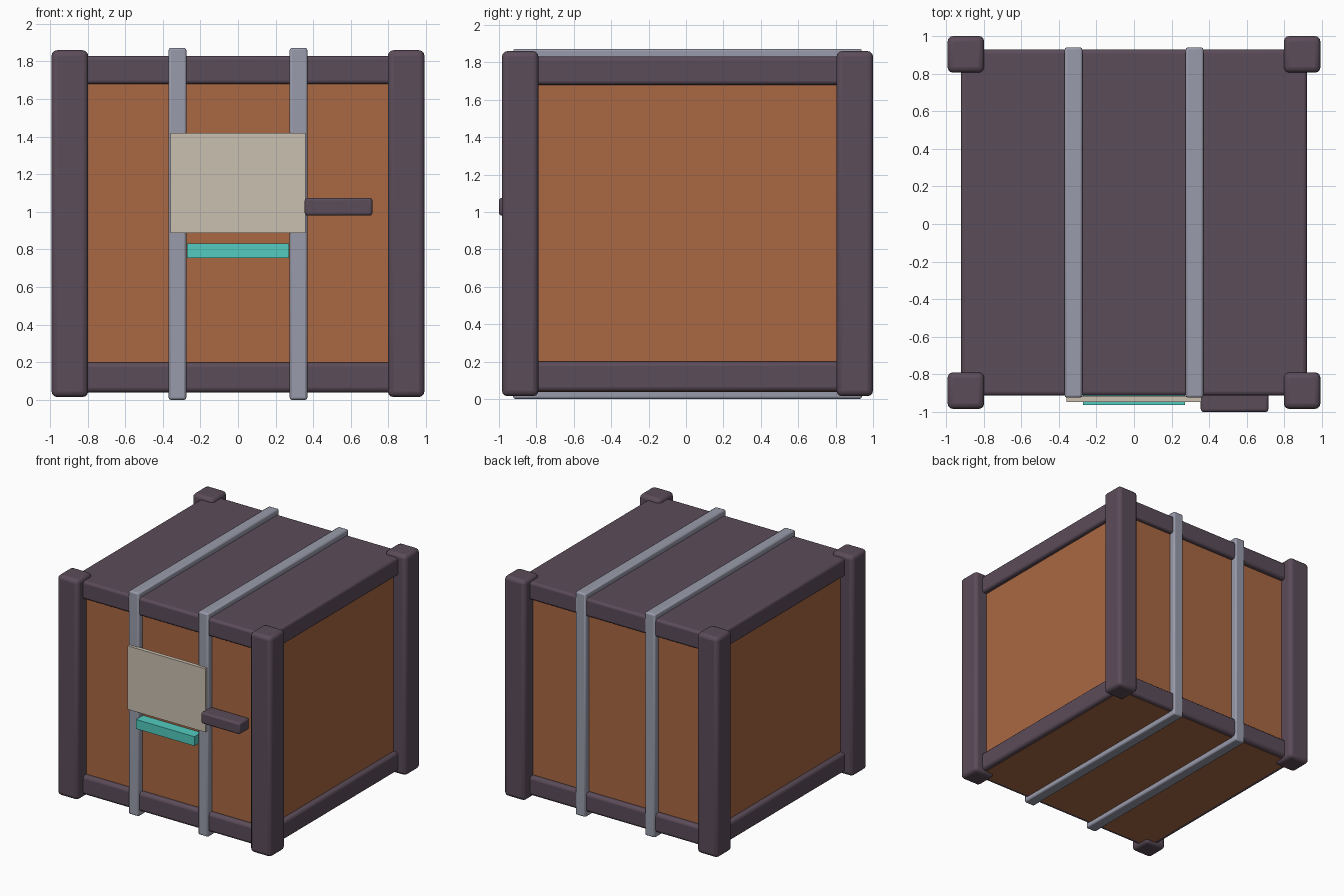
import bpy
import bmesh
from mathutils import Vector

default = bpy.data.objects.get("Cube")
if default:
    bpy.data.objects.remove(default, do_unlink=True)


def material(name, rgb):
    mat = bpy.data.materials.new(name)
    mat.use_nodes = True
    color = (*rgb, 1)
    mat.diffuse_color = color
    mat.node_tree.nodes["Principled BSDF"].inputs["Base Color"].default_value = color
    return mat


dark = material("dark plum", (0.105, 0.072, 0.1))
orange = material("burnt orange", (0.4, 0.137, 0.057))
steel = material("grey steel", (0.32, 0.33, 0.41))
cream = material("cream", (0.6, 0.53, 0.44))
teal = material("teal", (0.085, 0.6, 0.52))


def finish(name, bm, mat, bevel, segments=3):
    """Turn a bmesh into an object with a rounded edge."""
    bmesh.ops.recalc_face_normals(bm, faces=bm.faces[:])
    mesh = bpy.data.meshes.new(name)
    bm.to_mesh(mesh)
    bm.free()
    mesh.materials.append(mat)
    obj = bpy.data.objects.new(name, mesh)
    bpy.context.collection.objects.link(obj)
    if bevel:
        mod = obj.modifiers.new("Rounded edges", "BEVEL")
        mod.width = bevel
        mod.segments = segments
        bpy.ops.object.select_all(action="DESELECT")
        obj.select_set(True)
        bpy.context.view_layer.objects.active = obj
        bpy.ops.object.shade_smooth_by_angle()
    return obj


def box(name, x, y, z, mat, bevel=0.0):
    """Box between the given (low, high) limits on each axis."""
    bm = bmesh.new()
    bmesh.ops.create_cube(bm, size=1)
    for v in bm.verts:
        v.co = Vector([(a + b) / 2 + c * (b - a) for (a, b), c in zip((x, y, z), v.co)])
    return finish(name, bm, mat, bevel)


def strap(name, x, y, z, thickness):
    """Closed rectangular band running round the crate."""
    t = thickness
    bm = bmesh.new()
    rings = []
    for px, inset in ((x[0], 0), (x[1], 0), (x[1], t), (x[0], t)):
        y0, y1, z0, z1 = y[0] + inset, y[1] - inset, z[0] + inset, z[1] - inset
        rings.append([bm.verts.new((px, py, pz))
                      for py, pz in ((y0, z0), (y1, z0), (y1, z1), (y0, z1))])
    for i in range(4):
        a, b = rings[i], rings[(i + 1) % 4]
        for j in range(4):
            k = (j + 1) % 4
            bm.faces.new((a[j], a[k], b[k], b[j]))
    return finish(name, bm, steel, 0.012, 2)


MID = 0.008  # the crate sits slightly back because of the latch

# Crate body and lid
box("crate_body", (-0.88, 0.88), (MID - 0.88, MID + 0.88), (0.038, 1.75), orange)
box("lid", (-0.92, 0.92), (MID - 0.92, MID + 0.92), (1.68, 1.83), dark, 0.02)

# Bottom rails
for side, label in ((-1, "right"), (1, "left")):
    box(f"bottom_rail_{label}", sorted((side * 0.77, side * 0.92)),
        (MID - 0.9, MID + 0.9), (0.04, 0.2), dark, 0.025)
for side, label in ((-1, "front"), (1, "back")):
    box(f"bottom_rail_{label}", (-0.9, 0.9),
        sorted((MID + side * 0.77, MID + side * 0.92)), (0.04, 0.2), dark, 0.025)

# Corner posts
for sx, lx in ((-1, "right"), (1, "left")):
    for sy, ly in ((-1, "front"), (1, "back")):
        box(f"corner_post_{ly}_{lx}", sorted((sx * 0.797, sx * 0.992)),
            sorted((MID + sy * 0.797, MID + sy * 0.992)), (0.015, 1.86), dark, 0.03)

# Metal straps
for side, label in ((-1, "right"), (1, "left")):
    x = side * 0.322
    strap(f"strap_{label}", (x - 0.047, x + 0.047),
          (MID - 0.932, MID + 0.932), (0, 1.872), 0.06)

# Front fittings
box("front_plate", (-0.36, 0.36), (-0.947, -0.915), (0.888, 1.42), cream)
box("light_bar", (-0.27, 0.27), (-0.963, -0.87), (0.755, 0.833), teal)
box("latch", (0.355, 0.715), (-1.0, -0.87), (0.98, 1.075), dark, 0.015)
